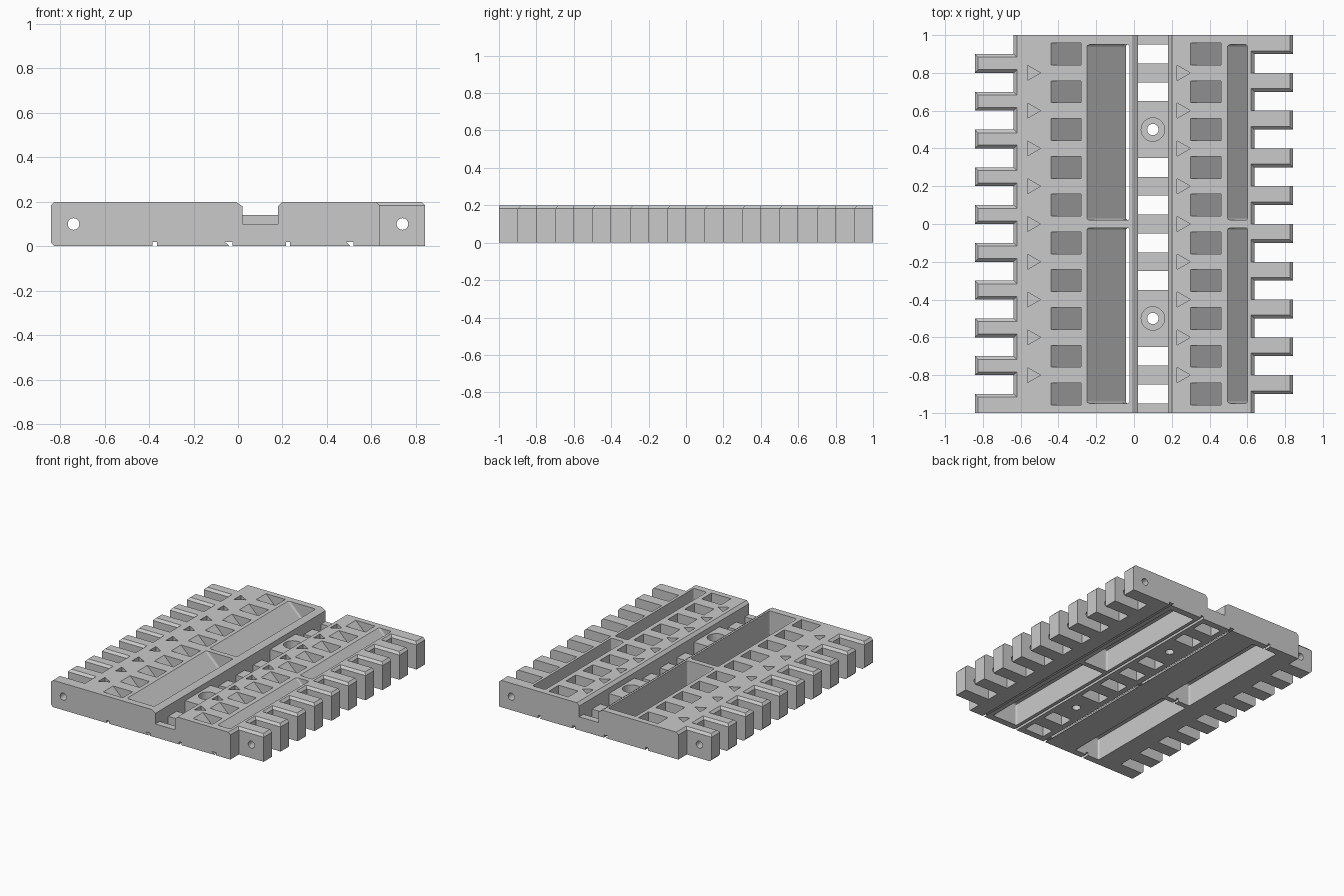
import bpy, bmesh, math
from mathutils import Matrix, Vector

if "Cube" in bpy.data.objects:
    bpy.data.objects.remove(bpy.data.objects["Cube"])

grey = bpy.data.materials.new("matte grey")
grey.use_nodes = True
grey.diffuse_color = (0.59, 0.59, 0.59, 1)
grey.node_tree.nodes["Principled BSDF"].inputs["Base Color"].default_value = (0.59, 0.59, 0.59, 1)

H = 0.2        # panel height
SIDE = 0.637   # panel half width
TIP = 0.842    # finger tip
ABOVE = 0.3    # safely over the top
BELOW = -0.05  # safely under the bottom
HALVES = ((0.02, 0.95), (-0.95, -0.02))  # y range of the long recesses
POCKET_ROWS = (-0.44, 0.3)               # high edge of each row of sloped pockets


def prism(bm, points, a, b, axis="y"):
    """Extrude a closed profile from a to b along y (profile xz) or z (profile xy)."""
    place = (lambda p, t: (p[0], t, p[1])) if axis == "y" else (lambda p, t: (p[0], p[1], t))
    low = [bm.verts.new(place(p, a)) for p in points]
    high = [bm.verts.new(place(p, b)) for p in points]
    n = len(points)
    faces = [bm.faces.new(low), bm.faces.new(high)]
    faces += [bm.faces.new((low[i], low[(i + 1) % n], high[(i + 1) % n], high[i])) for i in range(n)]
    bmesh.ops.recalc_face_normals(bm, faces=faces)
    return faces


def rounded_prism(bm, points, a, b, radius):
    """Prism whose end corners are rounded."""
    faces = prism(bm, points, a, b)
    edges = [e for f in faces[:2] for e in f.edges]
    bmesh.ops.bevel(bm, geom=edges, offset=radius, segments=3, profile=0.5, affect="EDGES")


def box(bm, x0, x1, y0, y1, z0, z1):
    return prism(bm, [(x0, z0), (x1, z0), (x1, z1), (x0, z1)], y0, y1)


def cylinder(bm, centre, radius, depth, along_y=False):
    turn = Matrix.Rotation(math.pi / 2, 4, "X") if along_y else Matrix()
    bmesh.ops.create_cone(bm, cap_ends=True, segments=32, radius1=radius, radius2=radius,
                          depth=depth, matrix=Matrix.Translation(Vector(centre)) @ turn)


def make(name, bm):
    mesh = bpy.data.meshes.new(name)
    bm.to_mesh(mesh)
    bm.free()
    mesh.materials.append(grey)
    obj = bpy.data.objects.new(name, mesh)
    bpy.context.collection.objects.link(obj)
    return obj


def cut(obj, bm):
    """Subtract a cutter mesh and bake the result."""
    cutter = make("cutter", bm)
    cutter.hide_render = True
    mod = obj.modifiers.new("cut", "BOOLEAN")
    mod.operation, mod.solver, mod.object = "DIFFERENCE", "EXACT", cutter
    mod.use_self = True
    graph = bpy.context.evaluated_depsgraph_get()
    baked = bpy.data.meshes.new_from_object(obj.evaluated_get(graph))
    obj.modifiers.clear()
    obj.data = baked
    bpy.data.objects.remove(cutter)


# Panel cross-section with the open channel and chamfered sides
bm = bmesh.new()
prism(bm, [(-SIDE, 0), (SIDE, 0), (SIDE, H - 0.017), (SIDE - 0.017, H),
           (0.2, H), (0.18, H - 0.02), (0.18, 0.1), (0.02, 0.1),
           (0.02, H - 0.02), (-0.01, H), (-SIDE + 0.017, H), (-SIDE, H - 0.017)], -1, 1)
panel = make("panel", bm)

# Sloped troughs, sloped pockets and arrow marks in the top
bm = bmesh.new()
for y0, y1 in HALVES:
    rounded_prism(bm, [(-0.25, ABOVE), (-0.25, H), (-0.043, 0), (-0.043, BELOW),
                       (-0.024, BELOW), (-0.024, ABOVE)], y0, y1, 0.012)
    rounded_prism(bm, [(0.495, ABOVE), (0.495, H), (0.6, 0.095), (0.6, ABOVE)], y0, y1, 0.012)
for x in POCKET_ROWS:
    for k in range(10):
        y = -0.9 + 0.2 * k
        prism(bm, [(x, ABOVE), (x, H), (x + 0.16, 0.045), (x + 0.16, ABOVE)], y - 0.058, y + 0.058)
for x in (-0.565, 0.228):
    for k in range(9):
        y = -0.8 + 0.2 * k
        prism(bm, [(x, y - 0.04), (x + 0.07, y), (x, y + 0.04)], H - 0.03, ABOVE, "z")
cut(panel, bm)

# Cavities beneath the pocket floors, channel slots and screw holes
bm = bmesh.new()
for y0, y1 in HALVES:
    for x in POCKET_ROWS:
        rounded_prism(bm, [(x - 0.04, BELOW), (x - 0.04, 0.165), (x + 0.005, 0.165),
                           (x + 0.17, 0.005), (x + 0.17, BELOW)], y0, y1, 0.012)
for s in (-1, 1):
    for y in (0.1, 0.3, 0.7, 0.9):
        box(bm, 0.02, 0.18, s * y - 0.05, s * y + 0.05, BELOW, 0.15)
    cylinder(bm, (0.1, s * 0.5, 0.1), 0.03, 0.4)
    cylinder(bm, (0.1, s * 0.5, 0.16), 0.062, 0.2)
cut(panel, bm)

# Shallow grooves along the underside
bm = bmesh.new()
for x in (-0.375, 0.225):
    box(bm, x - 0.01, x + 0.01, -1.1, 1.1, BELOW, 0.02)
for x in (-0.06, 0.485):
    prism(bm, [(x, 0.02), (x + 0.035, 0.02), (x + 0.035, BELOW), (x + 0.022, BELOW), (x + 0.022, 0)], -1.1, 1.1)
cut(panel, bm)

# Raised screw pads in the channel, each with a deep counterbore
for name, y in (("front_screw_pad", -0.5), ("back_screw_pad", 0.5)):
    bm = bmesh.new()
    box(bm, 0.02, 0.18, y - 0.15, y + 0.15, 0.09, 0.14)
    pad = make(name, bm)
    bm = bmesh.new()
    cylinder(bm, (0.1, y, 0.1), 0.062, 0.4)
    cut(pad, bm)

# Hinge fingers, staggered between the two sides and drilled for a pin
for name, side, first in (("right_hinge_fingers", -1, -1.0), ("left_hinge_fingers", 1, -0.9)):
    bm = bmesh.new()
    for k in range(10):
        y0 = first + 0.2 * k
        xs = sorted((side * (SIDE - 0.02), side * TIP))
        faces = box(bm, xs[0], xs[1], y0, y0 + 0.1, 0, H)
        edges = set()
        for e in {e for f in faces for e in f.edges}:
            mid = (e.verts[0].co + e.verts[1].co) / 2
            tip = abs(mid.x - side * TIP) < 1e-4
            top = abs(mid.z - H) < 1e-4
            bottom = abs(mid.z) < 1e-4
            front = abs(mid.y - y0) < 1e-4 and y0 > -0.99
            back = abs(mid.y - y0 - 0.1) < 1e-4 and side < 0
            if top and (tip or front or back) or (bottom and tip and side < 0):
                edges.add(e)
        bmesh.ops.bevel(bm, geom=list(edges), offset=0.017, segments=1, affect="EDGES")
    fingers = make(name, bm)
    bm = bmesh.new()
    cylinder(bm, (side * 0.74, 0, 0.1), 0.026, 2.4, True)
    cut(fingers, bm)
